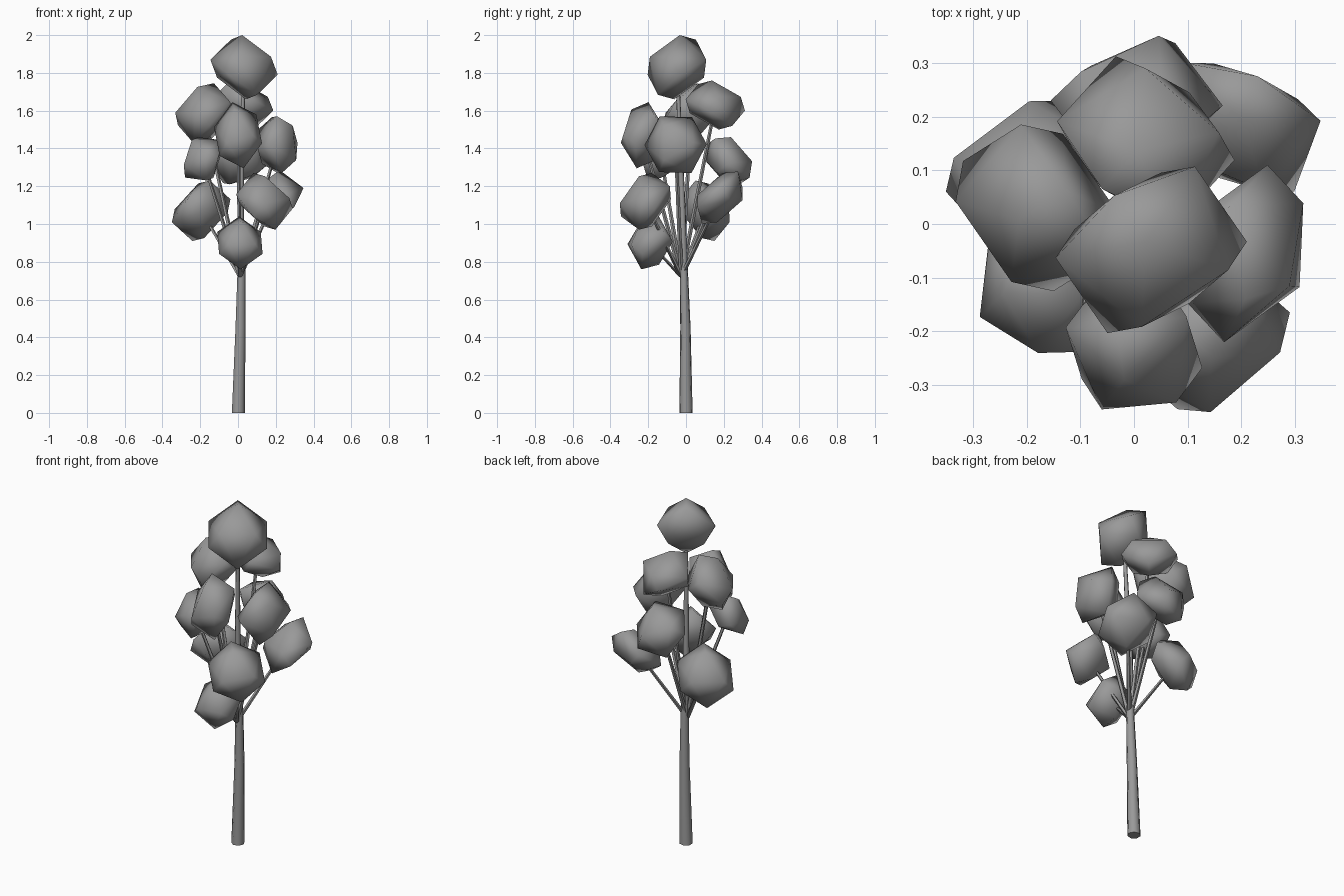
import bpy, bmesh, math
from mathutils import Vector

if "Cube" in bpy.data.objects:
    bpy.data.objects.remove(bpy.data.objects["Cube"])

grey = bpy.data.materials.new("plain_grey")
grey.diffuse_color = (0.32, 0.32, 0.32, 1)
grey.use_nodes = True
grey.node_tree.nodes["Principled BSDF"].inputs["Base Color"].default_value = grey.diffuse_color


def finish(name, bm, angle):
    bmesh.ops.recalc_face_normals(bm, faces=bm.faces)
    mesh = bpy.data.meshes.new(name)
    bm.to_mesh(mesh)
    bm.free()
    mesh.materials.append(grey)
    obj = bpy.data.objects.new(name, mesh)
    bpy.context.collection.objects.link(obj)
    bpy.ops.object.select_all(action='DESELECT')
    bpy.context.view_layer.objects.active = obj
    obj.select_set(True)
    bpy.ops.object.shade_smooth_by_angle(angle=math.radians(angle))


def tapered_tube(name, points, sides):
    """Tube of horizontal rings through (x, y, z, radius) points."""
    bm = bmesh.new()
    rings = []
    for x, y, z, r in points:
        ring = []
        for i in range(sides):
            a = math.tau * i / sides
            ring.append(bm.verts.new((x + r * math.cos(a), y + r * math.sin(a), z)))
        rings.append(ring)
    for low, high in zip(rings, rings[1:]):
        for i in range(sides):
            j = (i + 1) % sides
            bm.faces.new((low[i], low[j], high[j], high[i]))
    bm.faces.new(rings[0])
    bm.faces.new(rings[-1])
    finish(name, bm, 65)


def leaf_clump(name, centre, half, facing, roll, flat):
    """Flattened twenty-sided clump with a hexagonal rim, fitted to half sizes."""
    bm = bmesh.new()
    turn = Vector(facing).to_track_quat('Z', 'Y').to_matrix()
    points = []
    for radius, height, sign in ((.607, .795, 1), (.982, .188, 1),
                                 (.982, -.188, -1), (.607, -.795, -1)):
        for i in range(3):
            a = math.radians(90 + roll + 120 * i + (60 if sign < 0 else 0))
            points.append(turn @ Vector((radius * math.cos(a),
                                         radius * math.sin(a), height * flat)))
    for axis in range(3):
        low = min(p[axis] for p in points)
        high = max(p[axis] for p in points)
        for p in points:
            p[axis] = centre[axis] + half[axis] * (2 * (p[axis] - low) / (high - low) - 1)
    for p in points:
        bm.verts.new(p)
    bmesh.ops.convex_hull(bm, input=bm.verts)
    finish(name, bm, 180)


# Trunk, tapering up into the crown
tapered_tube("trunk", [(0, 0, 0, .036), (.012, -.003, .45, .028), (.017, -.011, .75, .022),
                       (.013, -.02, 1.1, .017), (.03, -.045, 1.8, .009)], 7)

# Leaf clumps: centre, half sizes, facing direction, roll, flatness
clumps = {
    "top": ((.032, -.048, 1.83), (.178, .155, .17), (.35, -.52, .78), 0, .75),
    "upper_left": ((-.18, .03, 1.585), (.152, .155, .16), (-.68, -.45, .45), 0, .75),
    "upper_back": ((.022, .155, 1.63), (.165, .157, .13), (.4, .45, .8), 0, .72),
    "upper_front": ((0, -.23, 1.47), (.127, .115, .175), (0, -.9, .3), 13, .7),
    "middle_right": ((.208, -.055, 1.42), (.107, .165, .15), (.97, -.1, .1), 30, .7),
    "middle_left": ((-.187, -.13, 1.345), (.1, .11, .115), (-.6, -.6, .4), 30, .72),
    "middle_back": ((.005, .225, 1.335), (.16, .125, .125), (-.05, .72, .65), 30, .7),
    "lower_left": ((-.195, .1, 1.07), (.155, .13, .16), (-.5, .6, .5), 0, .7),
    "lower_right": ((.14, -.215, 1.12), (.15, .135, .15), (.5, -.7, .5), 10, .7),
    "lower_back": ((.195, .18, 1.14), (.152, .12, .138), (-.27, -.68, .68), 0, .56),
    "lowest_front": ((.01, -.19, .9), (.12, .12, .14), (.1, -.9, .4), 0, .72),
}
for place, (centre, half, facing, roll, flat) in clumps.items():
    leaf_clump(place + "_leaves", centre, half, facing, roll, flat)
    # Thin branch from the trunk fork to the clump
    if place != "top":
        x, y, z = centre
        tapered_tube(place + "_branch", [(.01, -.025, .72, .013), (x, y, z, .009)], 5)
